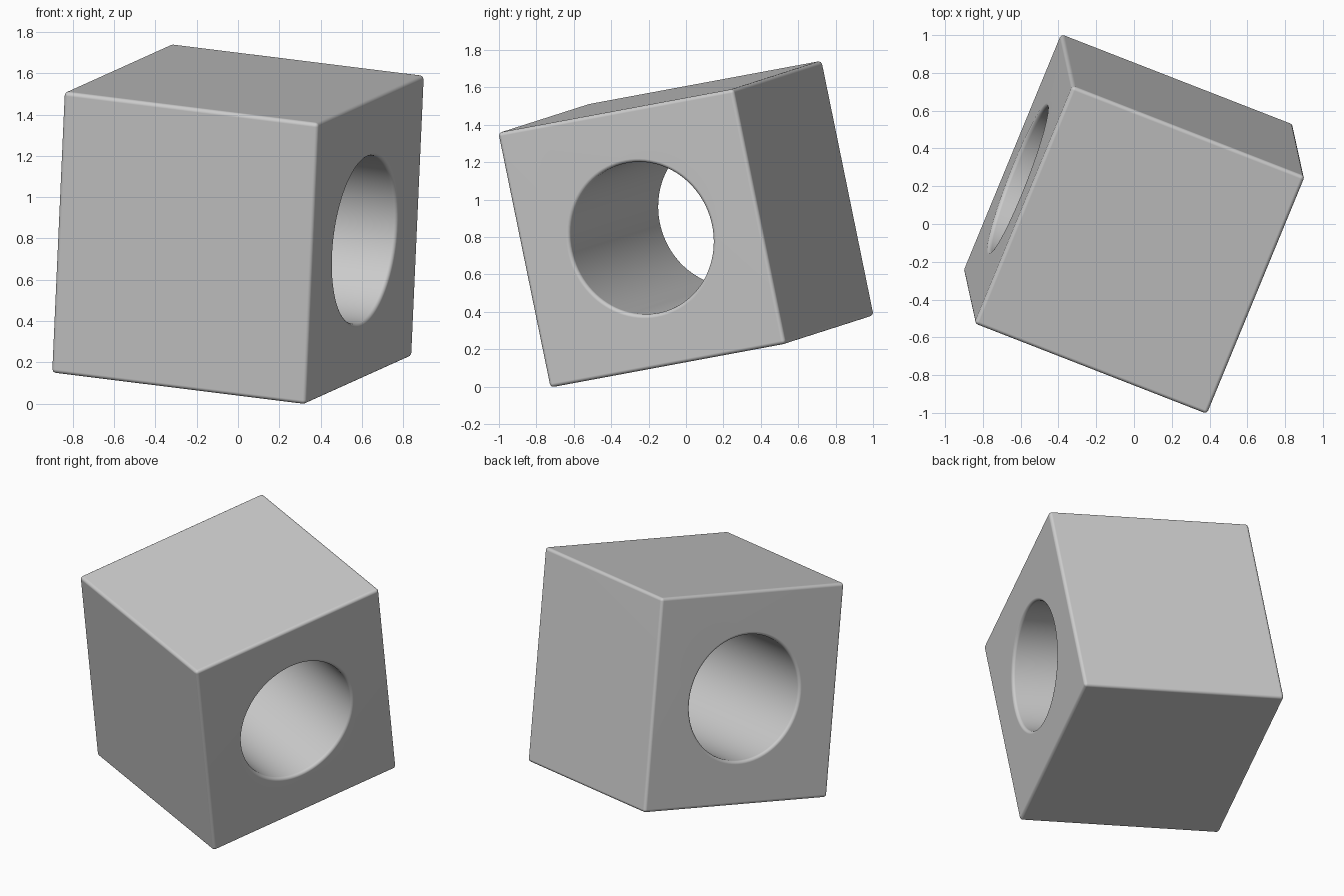
import bpy, math
from mathutils import Matrix, Vector

if "Cube" in bpy.data.objects:
    bpy.data.objects.remove(bpy.data.objects["Cube"])

SIZE = Vector((1.33, 1.382, 1.392))
BORE_RADIUS = 0.41

# Tilted frame: the bore runs along the first axis
bore_axis = Vector((1.22, -0.475, -0.152)).normalized()
up = Vector((0.07, -0.28, 1.35))
up = (up - bore_axis * up.dot(bore_axis)).normalized()
side = up.cross(bore_axis)
rotation = Matrix((bore_axis, side, up)).transposed().to_4x4()

# Cutter for the round through hole
bpy.ops.mesh.primitive_cylinder_add(vertices=96, radius=BORE_RADIUS, depth=3,
                                    rotation=(0, math.pi / 2, 0))
cutter = bpy.context.object
cutter.name = "bore_cutter"
cutter.hide_render = True

# Block
bpy.ops.mesh.primitive_cube_add(size=1)
block = bpy.context.object
block.name = "bored_block"
block.scale = SIZE
bpy.ops.object.transform_apply(scale=True)

# Drill the hole, then soften the outer edges and both rims
cut = block.modifiers.new("bore", 'BOOLEAN')
cut.object = cutter
cut.operation = 'DIFFERENCE'
cut.solver = 'EXACT'
bevel = block.modifiers.new("soft_edges", 'BEVEL')
bevel.width = 0.02
bevel.segments = 4
bevel.limit_method = 'ANGLE'
bevel.angle_limit = math.radians(40)
for name in ("bore", "soft_edges"):
    bpy.ops.object.modifier_apply(modifier=name)
bpy.data.objects.remove(cutter, do_unlink=True)

# Smooth shading with flat faces, then tilt into place
bpy.ops.object.shade_smooth_by_angle(angle=math.radians(35))
weighted = block.modifiers.new("flat_faces", 'WEIGHTED_NORMAL')
weighted.keep_sharp = True
block.matrix_world = rotation
bpy.ops.object.transform_apply(location=False, rotation=True, scale=False)
block.location.z = -min(v.co.z for v in block.data.vertices)
